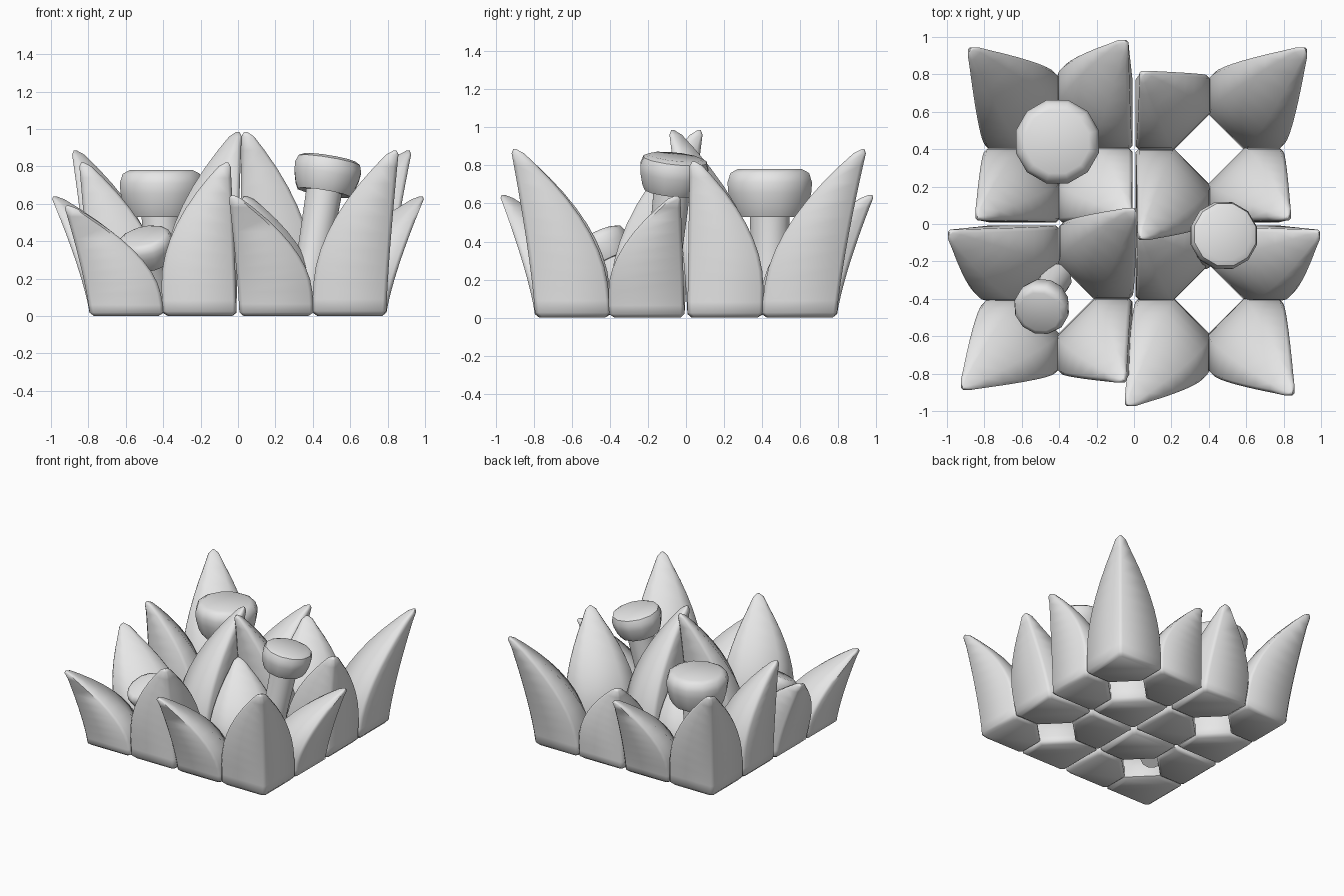
import bpy, bmesh, math
from mathutils import Vector

cube = bpy.data.objects.get("Cube")
if cube:
    bpy.data.objects.remove(cube, do_unlink=True)

grey = bpy.data.materials.new("plain_grey")
grey.use_nodes = True
grey.diffuse_color = (0.8, 0.8, 0.8, 1)
grey.node_tree.nodes["Principled BSDF"].inputs["Base Color"].default_value = (0.8, 0.8, 0.8, 1)


def finish(bm, name, angle):
    """Turn a bmesh into a smooth-shaded object."""
    bmesh.ops.recalc_face_normals(bm, faces=bm.faces)
    mesh = bpy.data.meshes.new(name)
    bm.to_mesh(mesh)
    bm.free()
    mesh.materials.append(grey)
    ob = bpy.data.objects.new(name, mesh)
    bpy.context.collection.objects.link(ob)
    bpy.ops.object.select_all(action="DESELECT")
    ob.select_set(True)
    bpy.context.view_layer.objects.active = ob
    bpy.ops.object.shade_smooth_by_angle(angle=math.radians(angle))


def skin(bm, rings):
    """Join rings of vertices with quads and cap both ends."""
    for a, b in zip(rings, rings[1:]):
        n = len(a)
        for i in range(n):
            bm.faces.new((a[i], a[(i + 1) % n], b[(i + 1) % n], b[i]))
    bm.faces.new(rings[0])
    bm.faces.new(rings[-1])


def leaf(name, corner, inward, tip):
    """Soft-edged block with a cut inner corner, narrowing to a tip over its outer corner."""
    bm = bmesh.new()
    rings = []
    # (height share, inset): the first and last rings round off the base and the tip
    levels = [(0, 0.022), (0.03, 0)] + [(k / 10, 0) for k in range(1, 10)] + [(0.975, 0), (1, 0.012)]
    for t, inset in levels:
        s = max(0, (t - 0.2) / 0.8)
        w = 0.045 + 0.352 * (1 - s ** 1.9)           # width along each outer wall
        c = w * (0.52 - 0.1 * t)                     # thickness of the side edges
        b = min(0.02, 0.4 * c)                       # edge chamfer
        lean = t ** 1.3
        ox = corner[0] + (tip[0] - corner[0]) * lean
        oy = corner[1] + (tip[1] - corner[1]) * lean
        mid = 0.42 * w
        shrink = 1 - inset / mid
        section = [(b, 0), (w - b, 0), (w, b), (w, c), (c, w), (b, w), (0, w - b), (0, b)]
        rings.append([bm.verts.new((ox + inward[0] * (mid + (u - mid) * shrink),
                                    oy + inward[1] * (mid + (v - mid) * shrink),
                                    tip[2] * t)) for u, v in section])
    skin(bm, rings)
    finish(bm, name, 62)


# Four clusters of four leaves: tips keyed by outer-x/outer-y side of the cluster
clusters = {
    "front_right": ((-1, -1), {(-1, -1): (-0.93, -0.89, 0.59), (1, -1): (-0.04, -0.85, 0.82),
                               (-1, 1): (-1.00, -0.03, 0.64), (1, 1): (0.02, 0.09, 0.985)}),
    "front_left": ((1, -1), {(1, -1): (0.86, -0.92, 0.885), (-1, -1): (-0.05, -0.98, 0.645),
                             (1, 1): (1.00, -0.03, 0.64), (-1, 1): (0.02, -0.03, 0.64)}),
    "back_left": ((1, 1), {(1, 1): (0.93, 0.95, 0.885), (-1, 1): (0.03, 0.82, 0.65),
                           (1, -1): (0.84, 0.02, 0.82), (-1, -1): (0.02, -0.09, 0.985)}),
    "back_right": ((-1, 1), {(-1, 1): (-0.89, 0.95, 0.885), (1, 1): (-0.03, 0.99, 0.645),
                             (-1, -1): (-0.85, 0.02, 0.82), (1, -1): (-0.01, 0.03, 0.6)}),
}
for cname, (centre, tips) in clusters.items():
    for i, (side, tip) in enumerate(tips.items()):
        corner = [0.4 * centre[a] + 0.392 * side[a] for a in (0, 1)]
        leaf(f"{cname}_leaf_{i + 1}", corner, (-side[0], -side[1]), tip)


def mushroom(name, base, top, cap_radius, cap_height, stem_radius, sides=12):
    """Stem and flat-topped cap turned around the line from base to top."""
    base, top = Vector(base), Vector(top)
    axis = top - base
    length = axis.length
    turn = Vector((0, 0, 1)).rotation_difference(axis)
    foot = length - cap_height
    cap = [(0.55, 0.03), (0.79, 0.0), (0.89, 0.18), (0.98, 0.5),
           (1.0, 0.72), (0.93, 0.92), (0.76, 1.0)]
    parts = {
        "stem": [(stem_radius * 1.05, 0), (stem_radius * 0.92, foot * 0.5),
                 (stem_radius, foot + 0.03)],
        "cap": [(cap_radius * r, foot + cap_height * h) for r, h in cap],
    }
    for part, profile in parts.items():
        bm = bmesh.new()
        rings = []
        for r, z in profile:
            ring = []
            for k in range(sides):
                a = 2 * math.pi * (k + 0.5) / sides
                p = turn @ Vector((r * math.cos(a), r * math.sin(a), z))
                ring.append(bm.verts.new(base + p))
            rings.append(ring)
        skin(bm, rings)
        finish(bm, f"{name}_{part}", 45)


# Mushrooms between the leaves
mushroom("large_mushroom", (-0.41, 0.44, 0.15), (-0.41, 0.44, 0.78), 0.23, 0.25, 0.11)
mushroom("tilted_mushroom", (0.36, -0.14, 0.06), (0.49, -0.055, 0.845), 0.185, 0.19, 0.1)
mushroom("small_mushroom", (-0.42, -0.29, 0.06), (-0.505, -0.47, 0.43), 0.15, 0.16, 0.085)
